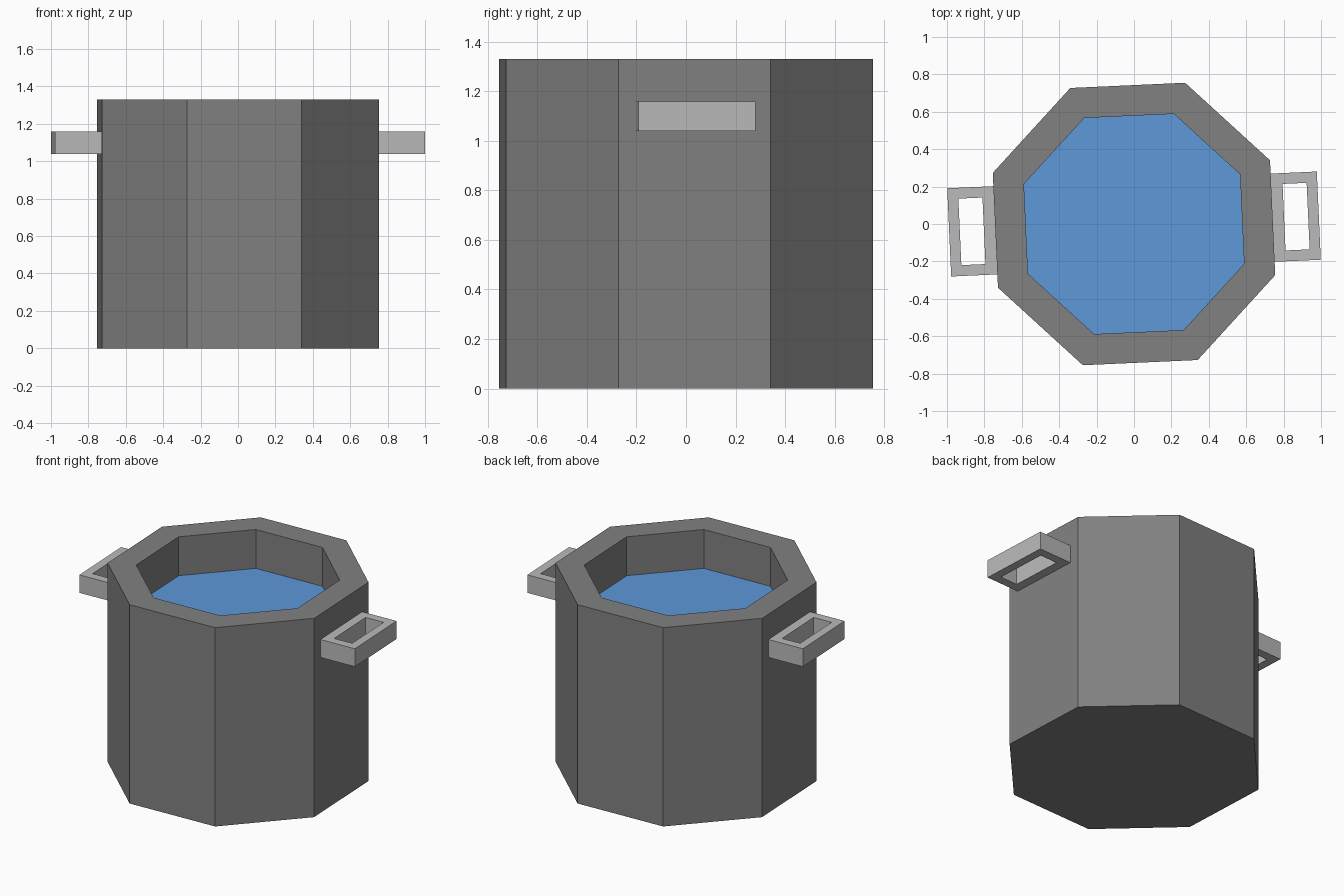
import bpy
import bmesh
from math import radians, cos, sin, pi
from mathutils import Matrix

if "Cube" in bpy.data.objects:
    bpy.data.objects.remove(bpy.data.objects["Cube"])

TURN = radians(2.6)          # whole pot is turned slightly
HEIGHT, WATER_Z = 1.33, 1.07
R_OUT, R_IN = 0.803, 0.626


def material(name, rgb):
    m = bpy.data.materials.new(name)
    m.diffuse_color = (*rgb, 1)
    m.use_nodes = True
    m.node_tree.nodes["Principled BSDF"].inputs["Base Color"].default_value = m.diffuse_color
    return m


dark_metal = material("dark grey metal", (0.22, 0.22, 0.22))
light_metal = material("light grey metal", (0.49, 0.49, 0.49))
water_blue = material("water blue", (0.109, 0.314, 0.694))


def finish(bm, name, mat):
    mesh = bpy.data.meshes.new(name)
    bm.to_mesh(mesh)
    bm.free()
    mesh.materials.append(mat)
    obj = bpy.data.objects.new(name, mesh)
    bpy.context.collection.objects.link(obj)
    return obj


def ring(bm, r, z):
    angles = [TURN + pi / 8 + i * pi / 4 for i in range(8)]
    return [bm.verts.new((r * cos(a), r * sin(a), z)) for a in angles]


def bridge(bm, a, b):
    n = len(a)
    for i in range(n):
        j = (i + 1) % n
        bm.faces.new((a[i], a[j], b[j], b[i]))


# pot: base, outer wall, thick rim, inner wall
bm = bmesh.new()
rings = [ring(bm, r, z) for r, z in
         ((R_OUT, 0), (R_OUT, HEIGHT), (R_IN, HEIGHT), (R_IN, WATER_Z))]
bm.faces.new(rings[0][::-1])
for lower, upper in zip(rings, rings[1:]):
    bridge(bm, lower, upper)
finish(bm, "pot", dark_metal)

# water surface
bm = bmesh.new()
bm.faces.new(ring(bm, R_IN, WATER_Z))
finish(bm, "water", water_blue)


# handles: rectangular frames on opposite sides
def rectangle(bm, x0, x1, half, z):
    return [bm.verts.new((x, y, z)) for x, y in
            ((x0, -half), (x1, -half), (x1, half), (x0, half))]


def handle(name, angle):
    bm = bmesh.new()
    loops = [rectangle(bm, *p) for p in (
        (0.738, 0.989, 0.236, 1.04), (0.738, 0.989, 0.236, 1.16),
        (0.803, 0.932, 0.178, 1.16), (0.803, 0.932, 0.178, 1.04))]
    for i in range(4):
        bridge(bm, loops[i], loops[(i + 1) % 4])
    bm.transform(Matrix.Rotation(angle, 4, 'Z'))
    finish(bm, name, light_metal)


handle("right_handle", TURN)
handle("left_handle", TURN + pi)
